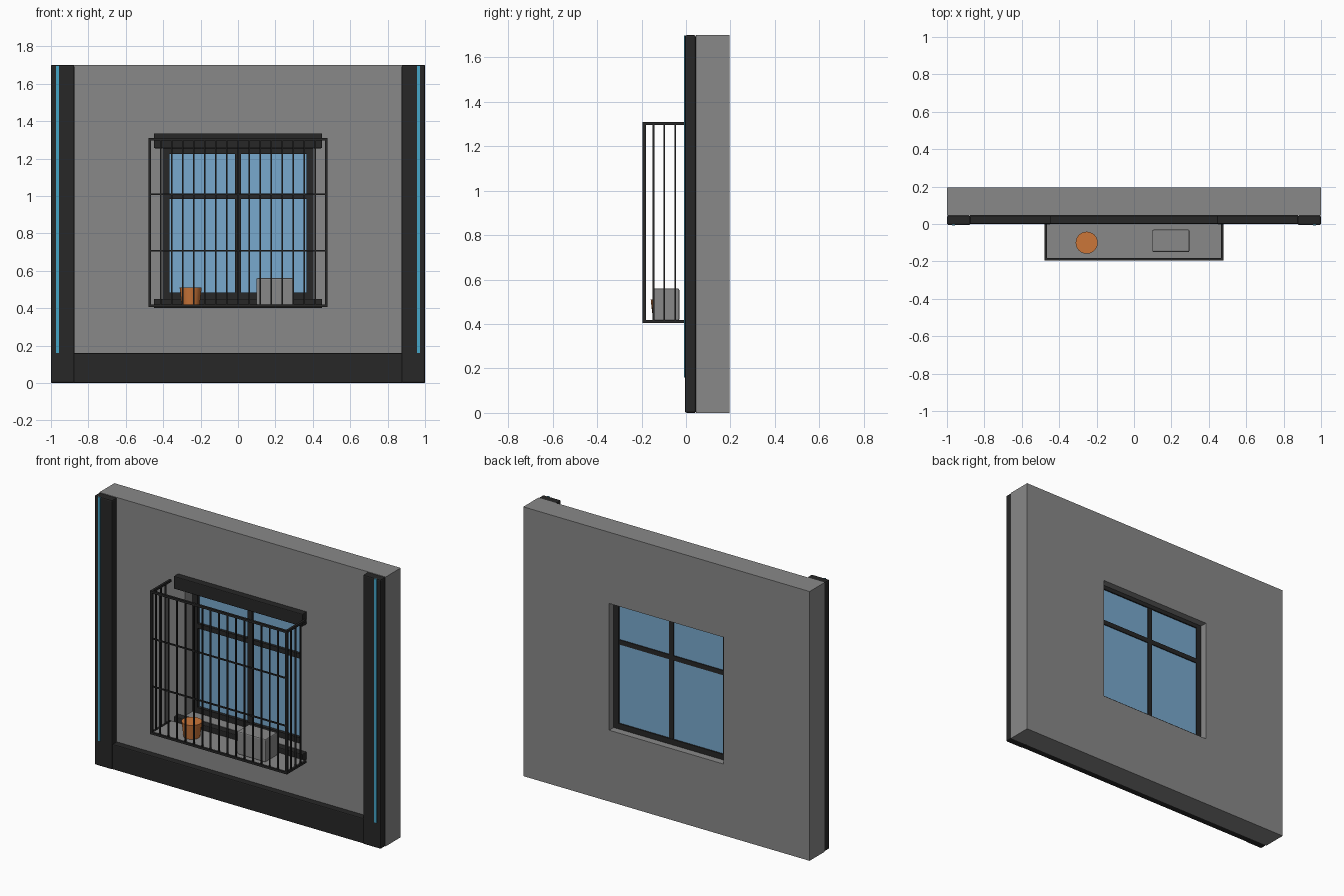
import bpy
import bmesh

old = bpy.data.objects.get("Cube")
if old:
    bpy.data.objects.remove(old, do_unlink=True)


def material(name, r, g, b):
    m = bpy.data.materials.new(name)
    m.use_nodes = True
    m.diffuse_color = (r, g, b, 1)
    m.node_tree.nodes["Principled BSDF"].inputs["Base Color"].default_value = (r, g, b, 1)
    return m


CONCRETE = material("concrete grey", 0.25, 0.25, 0.25)
DARK = material("dark metal", 0.02, 0.02, 0.02)
GLASS = material("window blue", 0.19, 0.4, 0.62)
GLOW = material("strip cyan", 0.06, 0.38, 0.58)
CLAY = material("clay orange", 0.6, 0.18, 0.04)


def finish(name, bm, mat):
    mesh = bpy.data.meshes.new(name)
    bmesh.ops.recalc_face_normals(bm, faces=bm.faces)
    bm.to_mesh(mesh)
    bm.free()
    mesh.materials.append(mat)
    obj = bpy.data.objects.new(name, mesh)
    bpy.context.collection.objects.link(obj)
    return obj


def add_box(bm, x, y, z):
    """Add a box given (min, max) on each axis."""
    verts = bmesh.ops.create_cube(bm, size=1)["verts"]
    for v in verts:
        for i, (lo, hi) in enumerate((x, y, z)):
            v.co[i] = lo if v.co[i] < 0 else hi


def box(name, x, y, z, mat, bevel=0):
    bm = bmesh.new()
    add_box(bm, x, y, z)
    if bevel:
        bmesh.ops.bevel(bm, geom=bm.edges[:], offset=bevel, segments=2,
                        profile=0.5, affect='EDGES')
    return finish(name, bm, mat)


def ring(name, outer, inner, y, mat):
    """Rectangular frame; outer and inner are (half width, bottom, top)."""
    bm = bmesh.new()
    loops = []
    for depth in y:
        for w, lo, hi in (outer, inner):
            loops.append([bm.verts.new((a, depth, b))
                          for a, b in ((-w, lo), (w, lo), (w, hi), (-w, hi))])
    for a, b in ((0, 1), (1, 3), (3, 2), (2, 0)):
        for i in range(4):
            j = (i + 1) % 4
            bm.faces.new((loops[a][i], loops[a][j], loops[b][j], loops[b][i]))
    return finish(name, bm, mat)


# Wall with the window opening
ring("wall", (1, 0, 1.7), (0.4, 0.45, 1.25), (0.045, 0.195), CONCRETE)

# Facade trim
box("base_trim", (-0.88, 0.88), (0, 0.045), (0, 0.16), DARK, 0.006)
for side, s in (("left", 1), ("right", -1)):
    box(side + "_pillar", sorted((s * 0.875, s)), (-0.005, 0.045), (0, 1.7), DARK, 0.008)
    box(side + "_light_strip", sorted((s * 0.957, s * 0.973)), (-0.009, 0), (0.16, 1.698), GLOW)
box("window_hood", (-0.45, 0.45), (0, 0.045), (1.255, 1.335), DARK, 0.005)
box("window_sill", (-0.45, 0.45), (0, 0.045), (0.4, 0.45), DARK, 0.005)

# Window
ring("window_frame", (0.4, 0.45, 1.25), (0.365, 0.485, 1.225), (0.115, 0.15), DARK)
box("window_glass", (-0.37, 0.37), (0.135, 0.142), (0.48, 1.23), GLASS)
box("window_mullion", (-0.015, 0.015), (0.118, 0.148), (0.48, 1.23), DARK)
box("window_transom", (-0.37, 0.37), (0.118, 0.148), (0.983, 1.013), DARK)

# Cage: front frame, side rails, floor
W, LOW, HIGH, FRONT, T = 0.478, 0.405, 1.31, -0.195, 0.014
ring("cage_front_frame", (W, LOW, HIGH), (W - T, LOW + T, HIGH - T), (FRONT, FRONT + T), DARK)
rails = bmesh.new()
for x in (-W, W - T):
    for z in (LOW, HIGH - T):
        add_box(rails, (x, x + T), (FRONT + T, 0), (z, z + T))
finish("cage_side_rails", rails, DARK)
box("cage_floor", (-W + T, W - T), (FRONT + T, 0), (LOW + 0.004, LOW + 0.012), CONCRETE)

# Cage bars
B = 0.004
bars = bmesh.new()
mid = FRONT + T / 2
inside = (LOW + T, HIGH - T)
for i in range(1, 16):
    x = (W - T / 2) * (i / 8 - 1)
    add_box(bars, (x - B, x + B), (mid - B, mid + B), inside)
for i in range(1, 4):
    y = FRONT * (1 - i / 4)
    for x in (-W + T / 2, W - T / 2):
        add_box(bars, (x - B, x + B), (y - B, y + B), inside)
for i in (1, 2):
    z = LOW + (HIGH - LOW) * i / 3
    add_box(bars, (-W + T, W - T), (mid - B, mid + B), (z - B, z + B))
finish("cage_bars", bars, DARK)

# Things standing on the cage floor
box("storage_unit", (0.098, 0.296), (-0.15, -0.03), (0.415, 0.56), CONCRETE, 0.007)
bpy.ops.mesh.primitive_cone_add(vertices=24, radius1=0.048, radius2=0.059, depth=0.095,
                                location=(-0.253, -0.1, 0.463))
pot = bpy.context.object
pot.name = "flower_pot"
pot.data.materials.append(CLAY)
bpy.ops.object.shade_smooth_by_angle()
